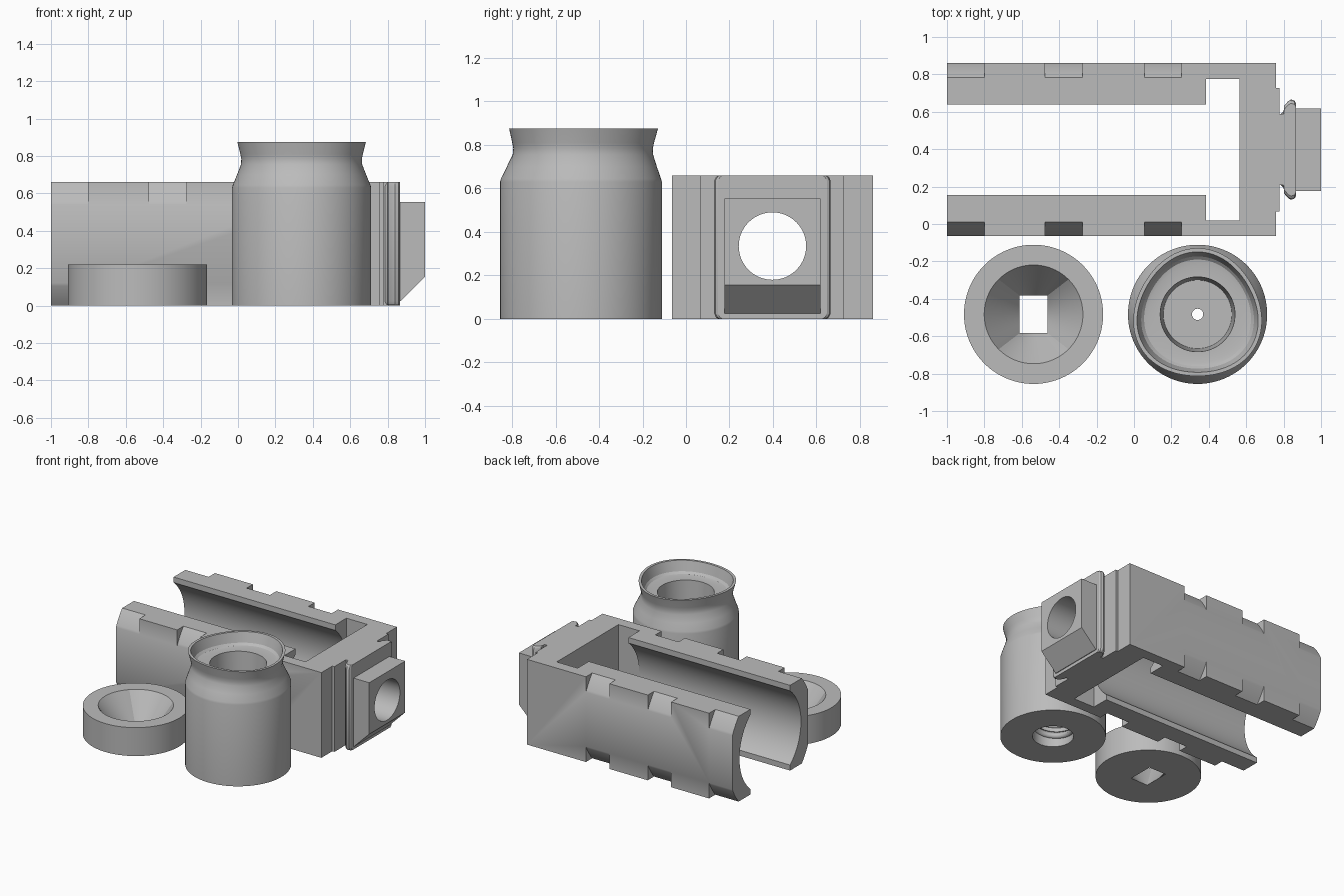
import bpy, bmesh, math
from mathutils import Vector, Matrix

cube = bpy.data.objects.get("Cube")
if cube:
    bpy.data.objects.remove(cube, do_unlink=True)

grey = bpy.data.materials.new("plain_grey")
grey.use_nodes = True
GREY = (0.5, 0.5, 0.5, 1)
grey.diffuse_color = GREY
grey.node_tree.nodes["Principled BSDF"].inputs["Base Color"].default_value = GREY

AXIS_Y, AXIS_Z = 0.3975, 0.33   # centre line of the housing
HEIGHT = 0.66


def make(name, bm):
    bmesh.ops.recalc_face_normals(bm, faces=bm.faces)
    mesh = bpy.data.meshes.new(name)
    bm.to_mesh(mesh)
    bm.free()
    mesh.materials.append(grey)
    obj = bpy.data.objects.new(name, mesh)
    bpy.context.collection.objects.link(obj)
    return obj


def activate(obj):
    bpy.ops.object.select_all(action='DESELECT')
    obj.select_set(True)
    bpy.context.view_layer.objects.active = obj


def smooth(obj, degrees=25):
    activate(obj)
    bpy.ops.object.shade_smooth_by_angle(angle=math.radians(degrees))


def box(name, x0, x1, y0, y1, z0, z1):
    bm = bmesh.new()
    size = Vector((x1 - x0, y1 - y0, z1 - z0))
    mid = Vector((x0 + x1, y0 + y1, z0 + z1)) / 2
    bmesh.ops.create_cube(bm, size=1, matrix=Matrix.Translation(mid) @ Matrix.Diagonal(size).to_4x4())
    return make(name, bm)


def x_cylinder(name, x0, x1, radius, z=AXIS_Z, segments=96):
    bm = bmesh.new()
    place = Matrix.Translation(((x0 + x1) / 2, AXIS_Y, z)) @ Matrix.Rotation(math.pi / 2, 4, 'Y')
    bmesh.ops.create_cone(bm, cap_ends=True, segments=segments, radius1=radius,
                          radius2=radius, depth=x1 - x0, matrix=place)
    return make(name, bm)


def cut(obj, cutter):
    mod = obj.modifiers.new("cut", 'BOOLEAN')
    mod.operation = 'DIFFERENCE'
    mod.solver = 'EXACT'
    mod.object = cutter
    activate(obj)
    bpy.ops.object.modifier_apply(modifier=mod.name)
    bpy.data.objects.remove(cutter, do_unlink=True)


def loft(name, rings, capped):
    """Join equal rings of points; either cap the ends or close the loop."""
    bm = bmesh.new()
    loops = [[bm.verts.new(p) for p in ring] for ring in rings]
    n = len(loops[0])
    pairs = list(zip(loops, loops[1:]))
    if capped:
        bm.faces.new(loops[0])
        bm.faces.new(loops[-1])
    else:
        pairs.append((loops[-1], loops[0]))
    for a, b in pairs:
        for i in range(n):
            j = (i + 1) % n
            bm.faces.new((a[i], a[j], b[j], b[i]))
    return make(name, bm)


# Housing: block with a slotted bore and an open chamber
body = box("housing", -1, 0.76, -0.065, 0.86, 0, HEIGHT)
cut(body, box("slot_cutter", -1.1, 0.45, AXIS_Y - 0.2425, AXIS_Y + 0.2425, -0.1, 0.8))
cut(body, x_cylinder("bore_cutter", -1.1, 0.45, 0.376))
cut(body, box("chamber_cutter", 0.385, 0.565, AXIS_Y - 0.378, AXIS_Y + 0.378, -0.1, 0.8))

# Rounded notches along the four outer edges
for start, end in ((-1.1, -0.8), (-0.475, -0.275), (0.055, 0.255)):
    for side in (-1, 1):
        for level in (-1, 1):
            ys = sorted(AXIS_Y + side * d for d in (0.384, 0.6))
            zs = sorted(AXIS_Z + level * d for d in (0.2, 0.5))
            notch = box("notch_cutter", start, end, *ys, *zs)
            cut(notch, x_cylinder("notch_round", -1.3, 0.6, 0.508))
            cut(body, notch)

# End fitting: slab, neck, bulged lip and plug
slab = box("end_slab", 0.75, 0.778, AXIS_Y - 0.33, AXIS_Y + 0.33, 0, HEIGHT)
neck = box("end_neck", 0.77, 0.82, AXIS_Y - 0.19, AXIS_Y + 0.19, 0, HEIGHT)
half = [(0.785, 0.19), (0.80, 0.205), (0.803, 0.235), (0.825, 0.26),
        (0.84, 0.268), (0.858, 0.262), (0.865, 0.25)]
outline = half + [(x, -w) for x, w in reversed(half)]
layers = [(0, 0.02), (0.008, 0.008), (0.025, 0), (HEIGHT - 0.025, 0),
          (HEIGHT - 0.008, 0.008), (HEIGHT, 0.02)]
lip = loft("end_lip", [[(x, AXIS_Y + w - math.copysign(inset, w), z) for x, w in outline]
                       for z, inset in layers], True)
side_shape = [(0.85, 0.025), (0.87, 0.025), (1, 0.155), (1, 0.553), (0.85, 0.553)]
plug = loft("end_plug", [[(x, AXIS_Y + w, z) for x, z in side_shape]
                         for w in (-0.22, 0.22)], True)

# Round passage through the whole end
for part in (body, slab, neck, lip, plug):
    cut(part, x_cylinder("passage_cutter", 0.5, 1.1, 0.155, 0.335, 64))
    smooth(part)

# Cup: turned profile of radius, height and three-lobed swell
CUP = Vector((0.34, -0.483, 0))
N = 96
profile = [(0.03, 0.47, 0), (0.183, 0.47, 0), (0.2, 0.78, 0), (0.26, 0.78, 0),
           (0.285, 0.785, 0.008), (0.3, 0.8, 0.01), (0.322, 0.875, 0.012),
           (0.342, 0.875, 0.012), (0.326, 0.81, 0.01), (0.321, 0.785, 0.01),
           (0.323, 0.755, 0.009), (0.345, 0.7, 0.004), (0.368, 0.645, 0),
           (0.372, 0.63, 0), (0.372, 0, 0), (0.145, 0, 0), (0.145, 0.42, 0), (0.03, 0.42, 0)]


def lobed_ring(radius, z, swell):
    points = []
    for i in range(N):
        a = math.tau * i / N
        r = radius + swell * math.cos(3 * (a - math.pi / 2))
        points.append(CUP + Vector((r * math.cos(a), r * math.sin(a), z)))
    return points


cup = loft("threaded_cup", [lobed_ring(*p) for p in profile], False)
smooth(cup)

# Screw thread inside the cup's lower bore
curve = bpy.data.curves.new("cup_thread", 'CURVE')
curve.dimensions = '3D'
curve.bevel_depth = 0.03
curve.bevel_resolution = 0
curve.use_fill_caps = True
spline = curve.splines.new('POLY')
TURNS, STEPS, PITCH = 4, 40, 0.085
spline.points.add(TURNS * STEPS)
for i, point in enumerate(spline.points):
    a = math.tau * i / STEPS
    point.co = (CUP.x + 0.148 * math.cos(a), CUP.y + 0.148 * math.sin(a),
                0.035 + PITCH * i / STEPS, 1)
thread = bpy.data.objects.new("cup_thread", curve)
curve.materials.append(grey)
bpy.context.collection.objects.link(thread)
activate(thread)
bpy.ops.object.convert(target='MESH')

# Funnel ring: round opening narrowing to a rectangular hole
RING = Vector((-0.537, -0.483, 0))


def ring_points(radius, z):
    return [RING + Vector((radius * math.cos(math.tau * i / N),
                           radius * math.sin(math.tau * i / N), z)) for i in range(N)]


def rectangle_points(half_x, half_y, z):
    points = []
    for i in range(N):
        c, s = math.cos(math.tau * i / N), math.sin(math.tau * i / N)
        m = max(abs(c), abs(s))
        points.append(RING + Vector((half_x * c / m, half_y * s / m, z)))
    return points


funnel = loft("funnel_ring", [ring_points(0.372, 0), ring_points(0.372, 0.22),
                              ring_points(0.264, 0.22), rectangle_points(0.074, 0.1, 0)], False)
smooth(funnel)
